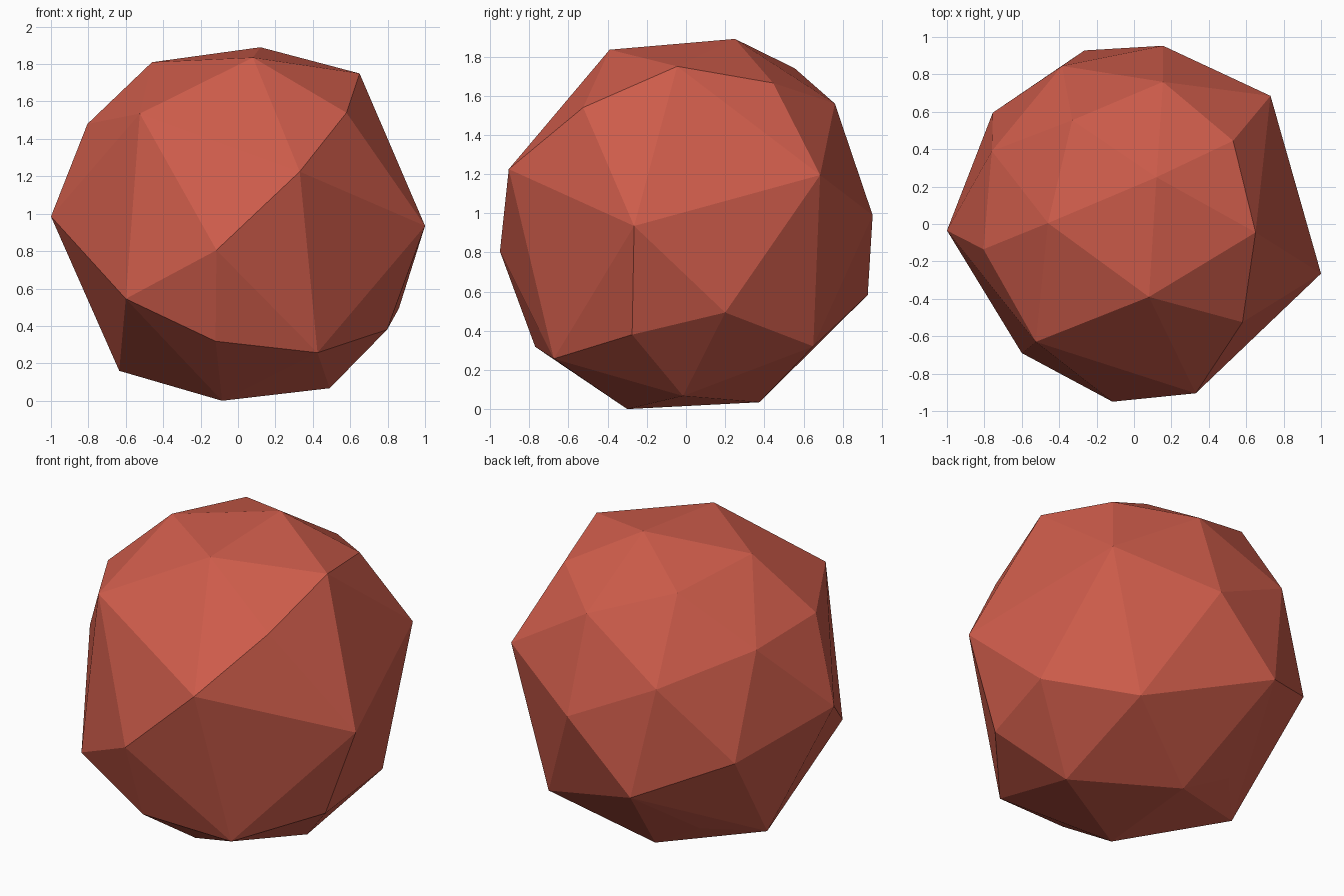
import bpy, bmesh

# Corner points of the faceted boulder, grouped by height band
TOP = [(.12, .25, 1.89), (.65, -.045, 1.75), (-.46, .005, 1.81), (.08, -.39, 1.835),
       (-.33, .555, 1.74), (.53, .445, 1.665)]
UPPER = [(-.525, -.63, 1.535), (-.805, -.135, 1.48), (.58, -.525, 1.54), (.33, -.905, 1.225),
         (.155, .76, 1.56), (.73, .685, 1.195), (-.385, .845, 1.26), (-.76, .39, 1.435)]
MIDDLE = [(-1, -.035, .985), (1, -.265, .935), (-.115, -.95, .805), (.155, .953, .99),
          (-.265, .928, .583), (-.755, .595, .80), (-.6, -.69, .545), (.86, .2, .493)]
LOWER = [(-.635, .105, .16), (.797, -.275, .38), (.425, -.675, .257), (-.12, -.77, .318),
         (.495, .65, .32), (-.37, .39, .215)]
BASE = [(-.085, -.3, 0), (.49, -.015, .067), (-.05, .375, .035)]

# Boulder: convex flat-faced shell around the points
bm = bmesh.new()
for p in TOP + UPPER + MIDDLE + LOWER + BASE:
    bm.verts.new(p)
bmesh.ops.convex_hull(bm, input=bm.verts[:])
loose = [v for v in bm.verts if not v.link_faces]
bmesh.ops.delete(bm, geom=loose, context='VERTS')
bmesh.ops.recalc_face_normals(bm, faces=bm.faces[:])

mesh = bpy.data.meshes.new("boulder")
bm.to_mesh(mesh)
bm.free()
boulder = bpy.data.objects.new("boulder", mesh)
bpy.context.collection.objects.link(boulder)

# Single flat colour
red = bpy.data.materials.new("brick_red")
red.diffuse_color = (0.62, 0.108, 0.07, 1)
mesh.materials.append(red)
